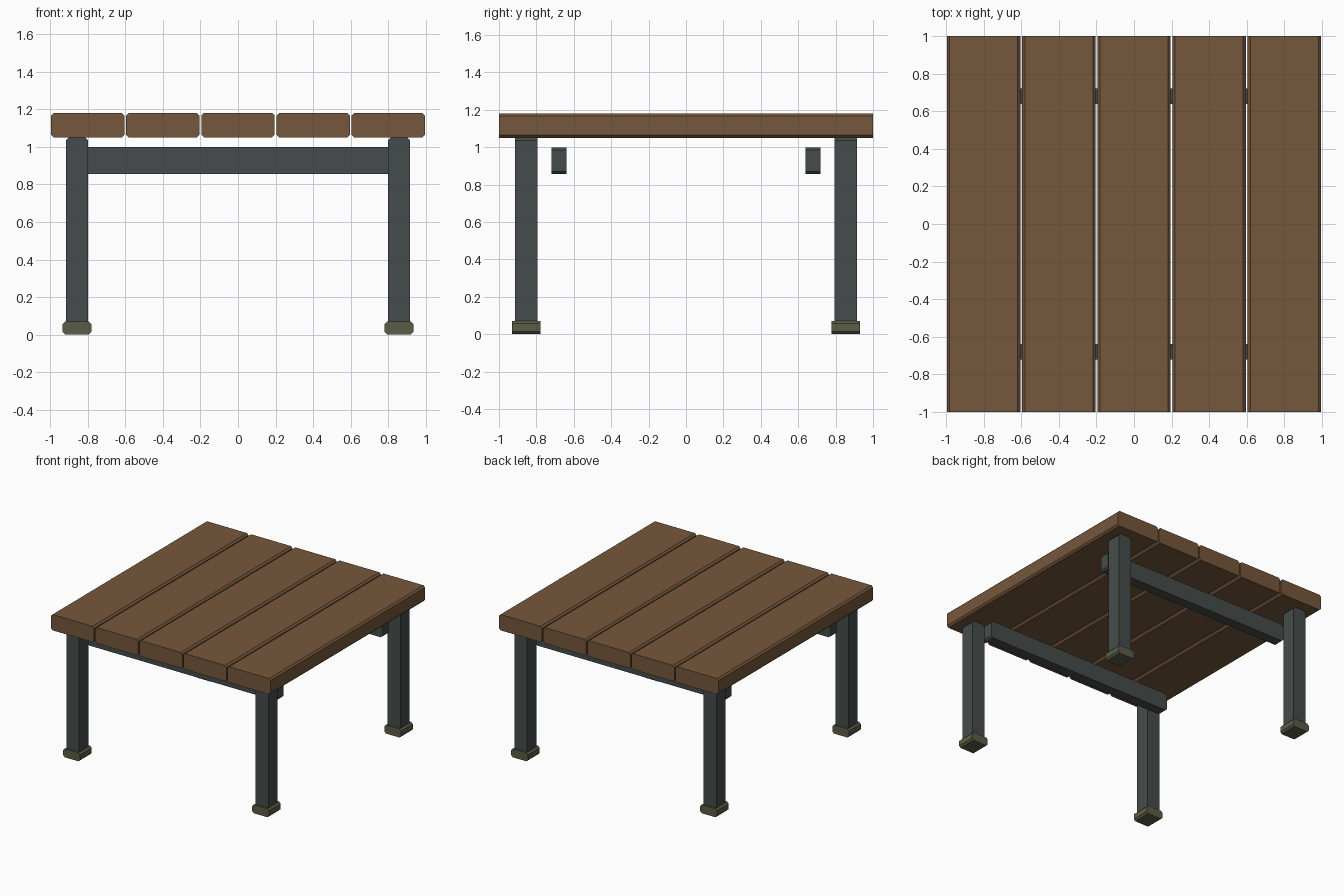
import bpy
import bmesh

if "Cube" in bpy.data.objects:
    bpy.data.objects.remove(bpy.data.objects["Cube"])


def material(name, rgb):
    m = bpy.data.materials.new(name)
    m.diffuse_color = (*rgb, 1.0)
    m.use_nodes = True
    m.node_tree.nodes["Principled BSDF"].inputs["Base Color"].default_value = m.diffuse_color
    return m


WOOD = material("brown_wood", (0.18, 0.095, 0.045))
STEEL = material("dark_grey", (0.06, 0.073, 0.07))
OLIVE = material("olive", (0.105, 0.11, 0.062))


def chamfered_bar(name, mat, xs, ys, zs, c=0.014):
    """Box whose four edges running along y are chamfered."""
    (x0, x1), (y0, y1), (z0, z1) = xs, ys, zs
    profile = [(x0 + c, z0), (x1 - c, z0), (x1, z0 + c), (x1, z1 - c),
               (x1 - c, z1), (x0 + c, z1), (x0, z1 - c), (x0, z0 + c)]
    bm = bmesh.new()
    face = bm.faces.new([bm.verts.new((x, y0, z)) for x, z in profile])
    ext = bmesh.ops.extrude_face_region(bm, geom=[face])
    verts = [v for v in ext["geom"] if isinstance(v, bmesh.types.BMVert)]
    bmesh.ops.translate(bm, verts=verts, vec=(0, y1 - y0, 0))
    bmesh.ops.recalc_face_normals(bm, faces=bm.faces)
    mesh = bpy.data.meshes.new(name)
    bm.to_mesh(mesh)
    bm.free()
    mesh.materials.append(mat)
    obj = bpy.data.objects.new(name, mesh)
    bpy.context.collection.objects.link(obj)
    return obj


def span(centre, half):
    return centre - half, centre + half


# Table top: five planks running front to back
for i in range(5):
    chamfered_bar(f"top_plank_{i + 1}", WOOD, span(-0.8 + 0.4 * i, 0.195),
                  (-1, 1), (1.05, 1.18))

for sy, depth in ((-1, "front"), (1, "back")):
    # Legs with foot pads
    for sx, side in ((-1, "left"), (1, "right")):
        x, y = 0.857 * sx, 0.855 * sy
        chamfered_bar(f"{depth}_{side}_leg", STEEL, span(x, 0.058),
                      span(y, 0.06), (0.04, 1.05))
        chamfered_bar(f"{depth}_{side}_foot", OLIVE, span(x, 0.076),
                      span(y, 0.076), (0.0, 0.07))
    # Cross rail set just inside the legs
    chamfered_bar(f"{depth}_rail", STEEL, (-0.86, 0.86),
                  span(0.68 * sy, 0.04), (0.855, 0.998))
